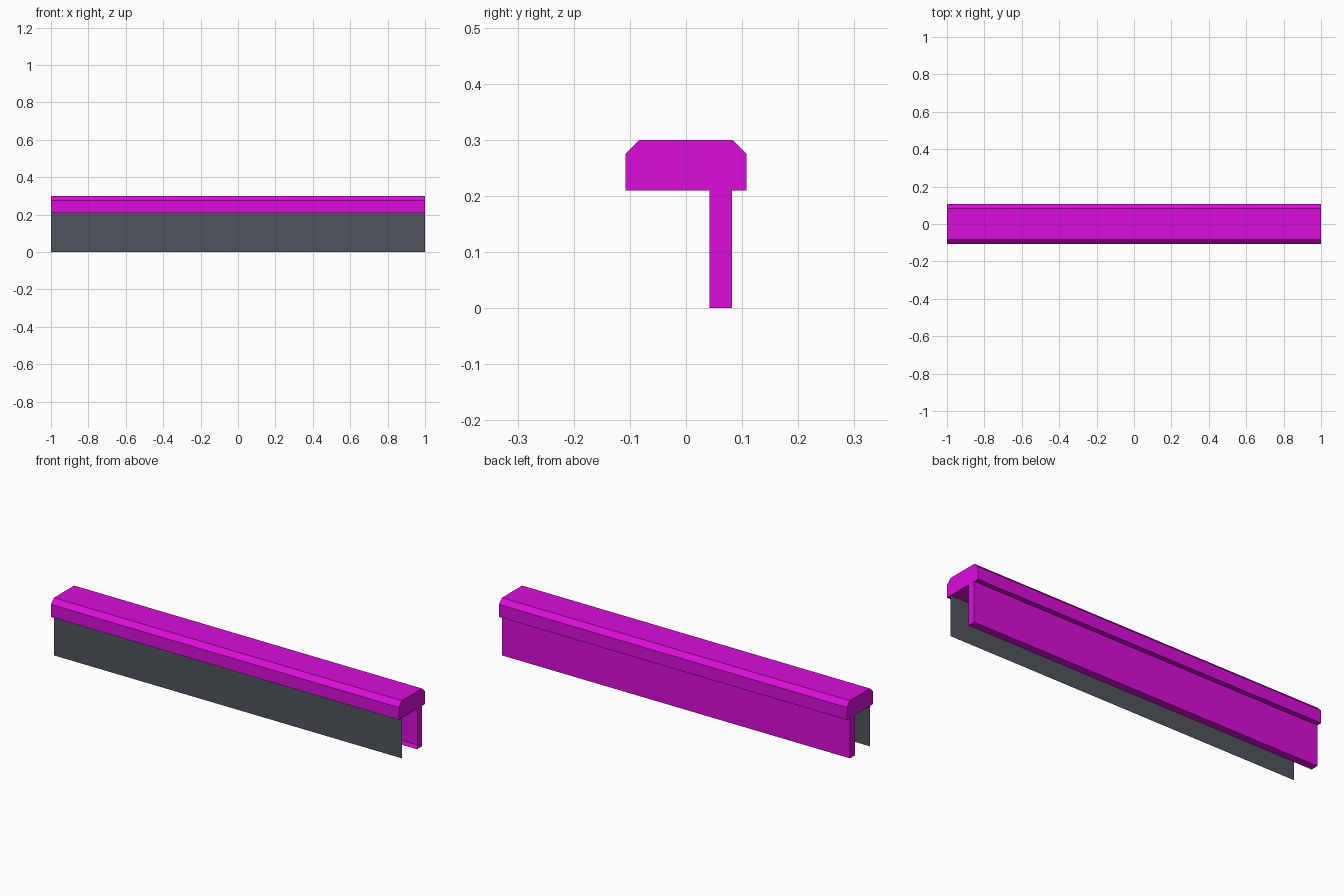
import bpy

if "Cube" in bpy.data.objects:
    bpy.data.objects.remove(bpy.data.objects["Cube"])


def material(name, color):
    m = bpy.data.materials.new(name)
    m.diffuse_color = (*color, 1)
    m.use_nodes = True
    m.node_tree.nodes["Principled BSDF"].inputs["Base Color"].default_value = m.diffuse_color
    return m


magenta = material("magenta", (0.70, 0.004, 0.70))
slate = material("slate grey", (0.080, 0.090, 0.110))


def extrude_profile(name, profile, mat, closed=True, caps=True, open_edges=()):
    """Run a (y, z) profile along x from -1 to 1, leaving out the listed sides."""
    n = len(profile)
    verts = [(x, y, z) for x in (-1, 1) for y, z in profile]
    faces = []
    for i in range(n if closed else n - 1):
        if i not in open_edges:
            j = (i + 1) % n
            faces.append((i, i + n, j + n, j))
    if caps:
        faces += [tuple(range(n)), tuple(reversed(range(n, 2 * n)))]
    mesh = bpy.data.meshes.new(name)
    mesh.from_pydata(verts, [], faces)
    mesh.materials.append(mat)
    mesh.update()
    obj = bpy.data.objects.new(name, mesh)
    bpy.context.collection.objects.link(obj)
    return obj


# Chamfered top rail; points run clockwise seen from +x
extrude_profile("top_rail", [(-0.108, 0.21), (-0.108, 0.275), (-0.083, 0.30),
                             (0.083, 0.30), (0.108, 0.275), (0.108, 0.21)], magenta)

# Back wall, hollow: its inner side and its top under the rail are open
extrude_profile("back_wall", [(0.042, 0.0), (0.042, 0.21), (0.082, 0.21), (0.082, 0.0)],
                magenta, open_edges=(0, 1))

# Thin front panel, a single sheet
extrude_profile("front_panel", [(-0.082, 0.0), (-0.082, 0.21)], slate,
                closed=False, caps=False)
